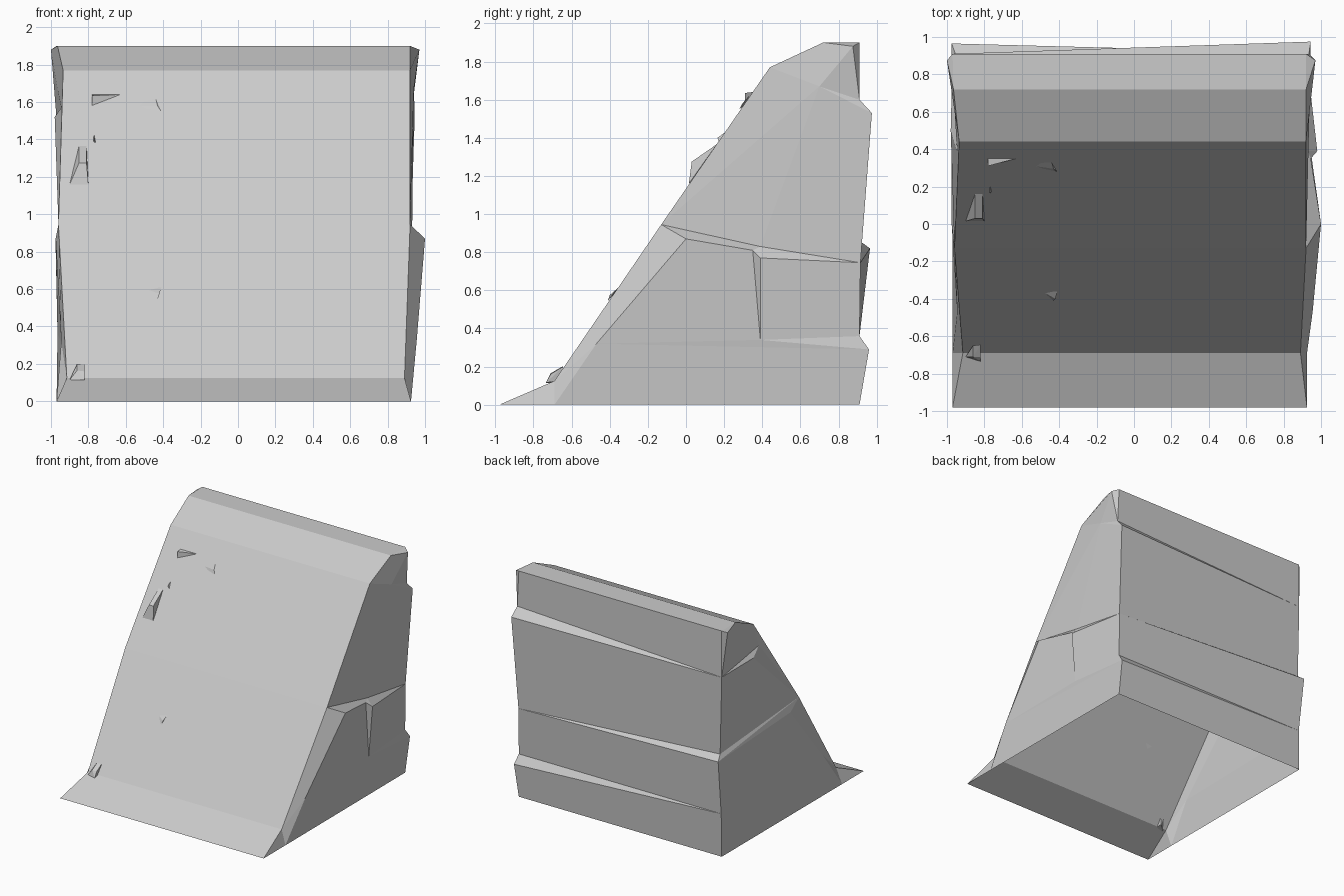
import bpy
import bmesh

if "Cube" in bpy.data.objects:
    bpy.data.objects.remove(bpy.data.objects["Cube"], do_unlink=True)

stone = bpy.data.materials.new("stone grey")
stone.use_nodes = True
grey = (0.6, 0.6, 0.6, 1)
stone.diffuse_color = grey
stone.node_tree.nodes["Principled BSDF"].inputs["Base Color"].default_value = grey


def finish(bm, name):
    """Turn a bmesh into a flat shaded stone object."""
    bmesh.ops.recalc_face_normals(bm, faces=bm.faces[:])
    mesh = bpy.data.meshes.new(name)
    bm.to_mesh(mesh)
    bm.free()
    mesh.materials.append(stone)
    obj = bpy.data.objects.new(name, mesh)
    bpy.context.scene.collection.objects.link(obj)


def strip(bm, wall_a, names_a, wall_b, names_b):
    """Bridge two rails of named corners, merging repeated corners."""
    a = [wall_a[n] for n in names_a.split()]
    b = [wall_b[n] for n in names_b.split()]
    for i in range(len(a) - 1):
        corners = list(dict.fromkeys([a[i], a[i + 1], b[i + 1], b[i]]))
        if len(corners) > 2:
            bm.faces.new(corners)


# Corner points of the wall on the +x side
left_points = dict(
    toe=(.925, -.98, 0), foot=(.89, -.69, .125), middle=(.92, -.13, .945),
    shoulder=(.92, .44, 1.77), brow=(.92, .72, 1.9), crest=(.92, .91, 1.9),
    flare=(.97, .875, 1.88), cheek=(.94, .7, 1.67),
    high_in=(.935, .91, 1.6), high_out=(.945, .975, 1.53),
    ledge_in=(.93, .39, .83), ledge_back=(.92, .915, .745),
    bulge=(1, 0, .87), crack_front=(.945, .35, .81), crack_back=(.98, .39, .77),
    crack_foot=(.945, .39, .34), knee=(.955, -.47, .32),
    low_in=(.92, .91, .36), low_out=(.93, .96, .29),
    heel=(.92, .91, 0), base=(.925, -.69, 0),
)

# Corner points of the wall on the -x side
right_points = dict(
    toe=(-.97, -.98, 0), foot=(-.915, -.69, .125), middle=(-.96, -.13, .945),
    shoulder=(-.935, .44, 1.77), brow=(-.965, .72, 1.9), crest=(-.97, .91, 1.9),
    flare=(-1, .875, 1.88), cheek=(-.965, .7, 1.67),
    high_back=(-.97, .91, 1.51), high_in=(-.945, .38, 1.57),
    high_out=(-.98, .5, 1.52), ledge_in=(-.955, .91, .86),
    ledge_out=(-.975, .965, .82), bulge=(-.975, 0, .87), knee=(-.945, -.47, .32),
    low=(-.965, .91, .36), heel=(-.97, .91, 0), base=(-.97, -.69, 0),
)

# Rails shared by both walls: top corner and the facet beside the slope
shared_rails = [
    ("shoulder brow crest", "cheek flare flare"),
    ("middle foot foot toe", "bulge knee base base"),
]

# Rails of the +x wall, from the top down
left_rails = [
    ("cheek flare crest", "cheek high_in high_in"),
    ("shoulder cheek", "middle middle"),
    ("cheek high_in", "cheek high_out"),
    ("middle cheek high_out", "middle ledge_in ledge_back"),
    ("middle ledge_in ledge_in ledge_back", "bulge crack_front crack_back ledge_back"),
    ("bulge crack_front crack_back ledge_back", "knee crack_foot crack_foot low_in"),
    ("knee crack_foot low_in", "knee low_out low_out"),
    ("knee low_out", "base heel"),
]

# Rails of the -x wall, from the top down
right_rails = [
    ("cheek flare crest", "cheek high_back high_back"),
    ("shoulder cheek high_back", "shoulder high_in high_in"),
    ("high_in high_back", "high_out high_back"),
    ("shoulder high_in high_out high_back", "middle middle middle ledge_in"),
    ("bulge middle ledge_in", "bulge ledge_out ledge_out"),
    ("bulge ledge_out", "knee low"),
    ("knee low", "base heel"),
]


def build_cliff():
    bm = bmesh.new()
    walls = []
    for points, rails in ((left_points, left_rails), (right_points, right_rails)):
        wall = {name: bm.verts.new(co) for name, co in points.items()}
        walls.append(wall)
        for upper, lower in shared_rails + rails:
            strip(bm, wall, upper, wall, lower)
    left, right = walls

    # Slope with its lip and crest
    edge = "toe foot middle shoulder brow crest"
    strip(bm, left, edge, right, edge)
    # Back wall with tapering ledges, open underneath
    strip(bm, left, "crest high_in high_out ledge_back ledge_back low_in low_out heel",
          right, "crest high_back high_back ledge_in ledge_out low low heel")
    finish(bm, "cliff_ramp")


def build_chip(name, points):
    """Small angular stone, the hull of a few points."""
    bm = bmesh.new()
    verts = [bm.verts.new(p) for p in points]
    bmesh.ops.convex_hull(bm, input=verts)
    loose = [v for v in bm.verts if not v.link_faces]
    bmesh.ops.delete(bm, geom=loose, context="VERTS")
    finish(bm, name)


build_cliff()

# Stone chips poking out of the slope
build_chip("upper_flat_chip", [
    (-.78, .35, 1.64), (-.63, .35, 1.64), (-.78, .31, 1.635), (-.78, .31, 1.58)])
build_chip("upper_faint_chip", [
    (-.6, .32, 1.58), (-.44, .33, 1.62), (-.41, .28, 1.55), (-.43, .295, 1.58)])
build_chip("small_chip", [
    (-.78, .2, 1.37), (-.77, .22, 1.44), (-.75, .18, 1.36), (-.77, .165, 1.4)])
build_chip("large_chip", [
    (-.9, .015, 1.16), (-.8, .015, 1.16), (-.85, .16, 1.365), (-.81, .16, 1.365),
    (-.85, .03, 1.275), (-.81, .03, 1.275), (-.83, .1, 1.2)])
build_chip("lower_faint_chip", [
    (-.49, -.36, .6), (-.41, -.36, .61), (-.43, -.41, .545), (-.42, -.4, .575)])
build_chip("foot_chip", [
    (-.9, -.71, .115), (-.82, -.735, .115), (-.86, -.71, .165), (-.82, -.71, .16),
    (-.86, -.65, .2), (-.82, -.645, .2), (-.83, -.65, .13)])
